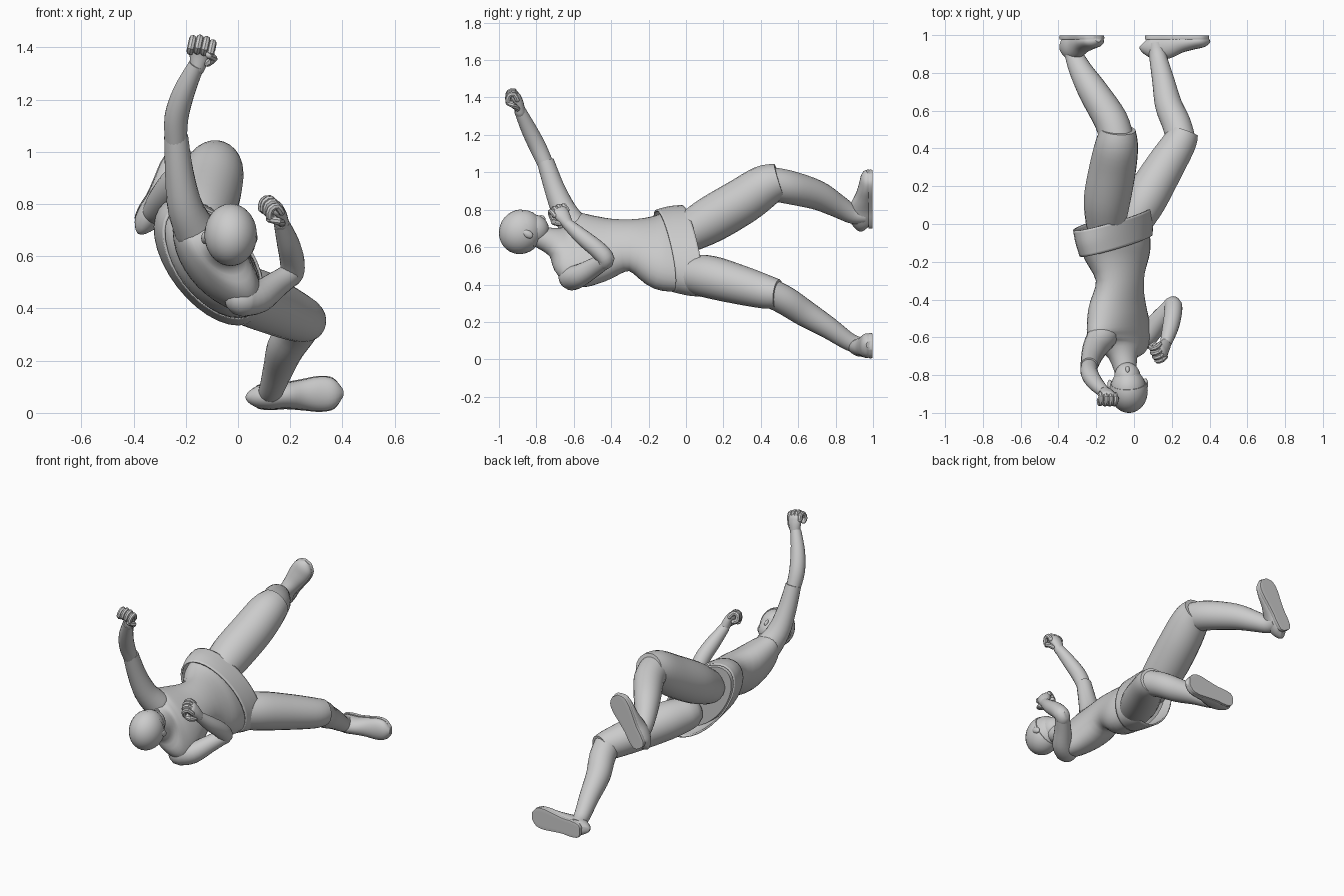
import bpy, bmesh, math
from mathutils import Vector as V, Matrix

if "Cube" in bpy.data.objects:
    bpy.data.objects.remove(bpy.data.objects["Cube"])

ROLL = V((0.61, 0, -0.79))      # shoulder-to-shoulder direction
WALL = 0.998                    # plane under the soles


def finish(name, bm, angle=40):
    bmesh.ops.recalc_face_normals(bm, faces=bm.faces)
    me = bpy.data.meshes.new(name)
    bm.to_mesh(me)
    bm.free()
    ob = bpy.data.objects.new(name, me)
    bpy.context.collection.objects.link(ob)
    bpy.ops.object.select_all(action='DESELECT')
    ob.select_set(True)
    bpy.context.view_layer.objects.active = ob
    bpy.ops.object.shade_smooth_by_angle(angle=math.radians(angle))
    return ob


def spline(rows, sub):
    out = []
    for i in range(len(rows) - 1):
        p = [rows[max(0, min(len(rows) - 1, i + k))] for k in (-1, 0, 1, 2)]
        for s in range(sub):
            t = s / sub
            out.append([0.5 * (2 * b + (c - a) * t + (2 * a - 5 * b + 4 * c - d) * t * t
                               + (3 * b - a - 3 * c + d) * t ** 3) for a, b, c, d in zip(*p)])
    return out + [list(rows[-1])]


def tube(name, rows, ref=ROLL, sides=20, sub=4, start=False, end=False,
         caps=True, clamp=None, bm=None):
    """Loft of elliptical rings; rows are x, y, z, radius (, second radius)."""
    own = bm is None
    bm = bm or bmesh.new()
    rows = spline([tuple(r) if len(r) == 5 else (*r, r[3]) for r in rows], sub)
    rings = []
    for i, r in enumerate(rows):
        t = (V(rows[min(i + 1, len(rows) - 1)][:3]) - V(rows[max(i - 1, 0)][:3])).normalized()
        u = (ref - t * ref.dot(t)).normalized()
        rings.append((V(r[:3]), t, u, t.cross(u), r[3], r[4]))

    def dome(ring, sign):
        c, t, u, v, a, b = ring
        m = min(a, b)
        return [(c + t * sign * m * math.sin(k), t, u, v, a * math.cos(k), b * math.cos(k))
                for k in (0.5, 0.95, 1.3)]
    if start:
        rings = dome(rings[0], -1)[::-1] + rings
    if end:
        rings += dome(rings[-1], 1)
    loops = []
    for c, t, u, v, a, b in rings:
        loop = []
        for k in range(sides):
            w = 2 * math.pi * k / sides
            p = c + u * a * math.cos(w) + v * b * math.sin(w)
            if clamp:
                p.y = max(clamp[0], min(clamp[1], p.y))
            loop.append(bm.verts.new(p))
        loops.append(loop)
    for A, B in zip(loops, loops[1:]):
        for k in range(sides):
            bm.faces.new((A[k], A[(k + 1) % sides], B[(k + 1) % sides], B[k]))
    if caps:
        bm.faces.new(loops[0])
        bm.faces.new(loops[-1])
    return finish(name, bm) if own else bm


def blob(bm, centre, axes, radii):
    """Ellipsoid with the given local axes."""
    m = Matrix([a.normalized() * r for a, r in zip(axes, radii)]).transposed().to_4x4()
    m.translation = V(centre)
    return bmesh.ops.create_uvsphere(bm, u_segments=24, v_segments=16, radius=1, matrix=m)


# torso and neck
tube("torso", [(-.10, -.05, .575, .25, .13), (-.095, -.15, .58, .235, .138),
               (-.075, -.3, .61, .155, .107), (-.088, -.45, .59, .2, .12),
               (-.08, -.57, .585, .237, .11), (-.07, -.645, .60, .195, .09),
               (-.058, -.70, .625, .09, .07), (-.04, -.80, .66, .055, .055)], sides=32)

# flared shirt hem, open at the bottom, sheared to follow the tilted hips
hem = tube("shirt_hem", [(-.095, -.115, .58, .255, .147), (-.103, -.04, .58, .277, .153),
                         (-.11, .03, .58, .285, .158)], sides=32, caps=False)
for v in hem.data.vertices:
    v.co.y += .13 * (v.co.x + .1) - .1 * (v.co.z - .58)
mod = hem.modifiers.new("thickness", 'SOLIDIFY')
mod.thickness = 0.01

# head: skull, jaw, nose, ears
up = V((0.03, -0.85, 0.5)).normalized()
face = V((-0.02, 0.5, 0.85))
face = (face - up * face.dot(up)).normalized()
side = up.cross(face)
bm = bmesh.new()
blob(bm, (-.03, -.875, .685), (side, up, face), (.095, .108, .115))
blob(bm, (-.035, -.812, .695), (side, up, face), (.07, .08, .078))
blob(bm, (-.034, -.772, .752), (side, up, face), (.012, .022, .018))
for s in (-1, 1):
    blob(bm, V((-.033, -.85, .67)) + side * s * .094, (side, up, face), (.014, .032, .02))
finish("head", bm)

# hair cap cut off along the hairline
bm = bmesh.new()
blob(bm, (-.028, -.884, .682), (side, up, face), (.101, .115, .121))
bmesh.ops.bisect_plane(bm, geom=bm.verts[:] + bm.edges[:] + bm.faces[:],
                       plane_co=V((-.03, -.845, .70)), plane_no=face * .75 - up * .66,
                       clear_outer=True)
bmesh.ops.holes_fill(bm, edges=[e for e in bm.edges if e.is_boundary])
finish("hair", bm)

# arms: sleeve to the elbow, then bare forearm
tube("raised_sleeve", [(-.165, -.59, .70, .08), (-.203, -.65, .79, .068),
                       (-.225, -.705, .92, .055), (-.237, -.752, 1.06, .046)], start=True)
tube("raised_forearm", [(-.237, -.745, 1.03, .042), (-.236, -.79, 1.13, .046),
                        (-.207, -.84, 1.23, .042), (-.158, -.89, 1.335, .031)])
tube("bent_sleeve", [(.02, -.61, .44, .072), (.08, -.575, .445, .062),
                     (.145, -.495, .49, .051), (.195, -.44, .525, .045)], start=True)
tube("bent_forearm", [(.18, -.455, .515, .043), (.206, -.428, .535, .046),
                      (.207, -.47, .585, .047), (.192, -.55, .65, .043),
                      (.167, -.635, .725, .03)], start=True)


def fist(name, wrist, fwd, across, curl):
    """Palm with four curled fingers and a thumb."""
    w, f = V(wrist), V(fwd).normalized()
    a = V(across)
    a = (a - f * a.dot(f)).normalized()
    c = V(curl)
    c = (c - f * c.dot(f) - a * c.dot(a)).normalized()
    bm = bmesh.new()
    tube("", [(*(w - f * .02), .029, .028), (*(w + f * .03), .04, .028),
              (*(w + f * .065 + c * .006), .048, .027)],
         ref=a, sides=14, start=True, end=True, bm=bm)
    for k in range(4):
        b = w + a * (k - 1.5) * .026 + f * (.008 * (1.5 - abs(k - 1.5)))
        tube("", [(*(b + f * x + c * y), .0145) for x, y in
                  ((.06, 0), (.09, .01), (.09, .036), (.062, .05), (.045, .035))],
             ref=a, sides=8, sub=2, start=True, end=True, bm=bm)
    tube("", [(*(w + a * i + f * j + c * k), .015) for i, j, k in
              ((.035, .01, .01), (.055, .035, .025), (.035, .05, .05))],
         ref=f, sides=8, sub=2, start=True, end=True, bm=bm)
    finish(name, bm)


fist("raised_hand", (-.152, -.89, 1.34), (.2, -.2, .95), (1, 0, -.3), (.2, -1, -.2))
fist("bent_hand", (.165, -.64, .735), (-.25, -.5, .85), (.35, -.85, -.3), (-1, -.1, -.2))

# legs: trouser to the knee, then calf
tube("upper_thigh", [(-.15, -.0, .67, .105), (-.142, .13, .745, .124), (-.112, .3, .845, .124),
                     (-.092, .42, .925, .114), (-.085, .50, .955, .094)], start=True, sides=24)
tube("upper_calf", [(-.088, .44, .94, .09), (-.123, .55, .92, .09), (-.215, .7, .878, .079),
                    (-.28, .81, .82, .062), (-.315, .89, .775, .05),
                    (-.325, .955, .77, .046)], start=True, sides=24)
tube("lower_thigh", [(-.005, .01, .46, .1), (.06, .13, .44, .114), (.16, .3, .395, .104),
                     (.24, .43, .36, .09), (.264, .49, .35, .078)], start=True, sides=24)
tube("lower_calf", [(.25, .44, .36, .078), (.225, .53, .315, .077), (.183, .63, .25, .072),
                    (.155, .76, .17, .059), (.128, .88, .09, .047),
                    (.115, .955, .07, .045)], start=True, sides=24)


def shoe(name, heel, toe):
    """Shoe with its sole pressed against the wall; heel and toe are x, z."""
    h = V((heel[0], 0, heel[1]))
    d = V((toe[0], 0, toe[1])) - h
    wide = d.normalized().cross(V((0, 1, 0)))
    prof = [(.01, .02, .07), (.06, .042, .1), (.2, .05, .125), (.36, .049, .118),
            (.55, .057, .09), (.75, .066, .072), (.9, .057, .06), (.99, .02, .035)]
    upper, sole = [], []
    for s, w, t in prof:
        p = h + d * s
        upper.append((p.x, WALL - t * .45, p.z, w, t * .58))
        sole.append((p.x, WALL - .012, p.z, w + .003, .035))
    tube(name + "_upper", upper, ref=wide, clamp=(0, WALL - .004))
    tube(name + "_sole", sole, ref=wide, clamp=(WALL - .022, WALL))


shoe("upper_shoe", (-.368, .708), (-.19, 1.005))
shoe("lower_shoe", (.055, .06), (.4, .077))
